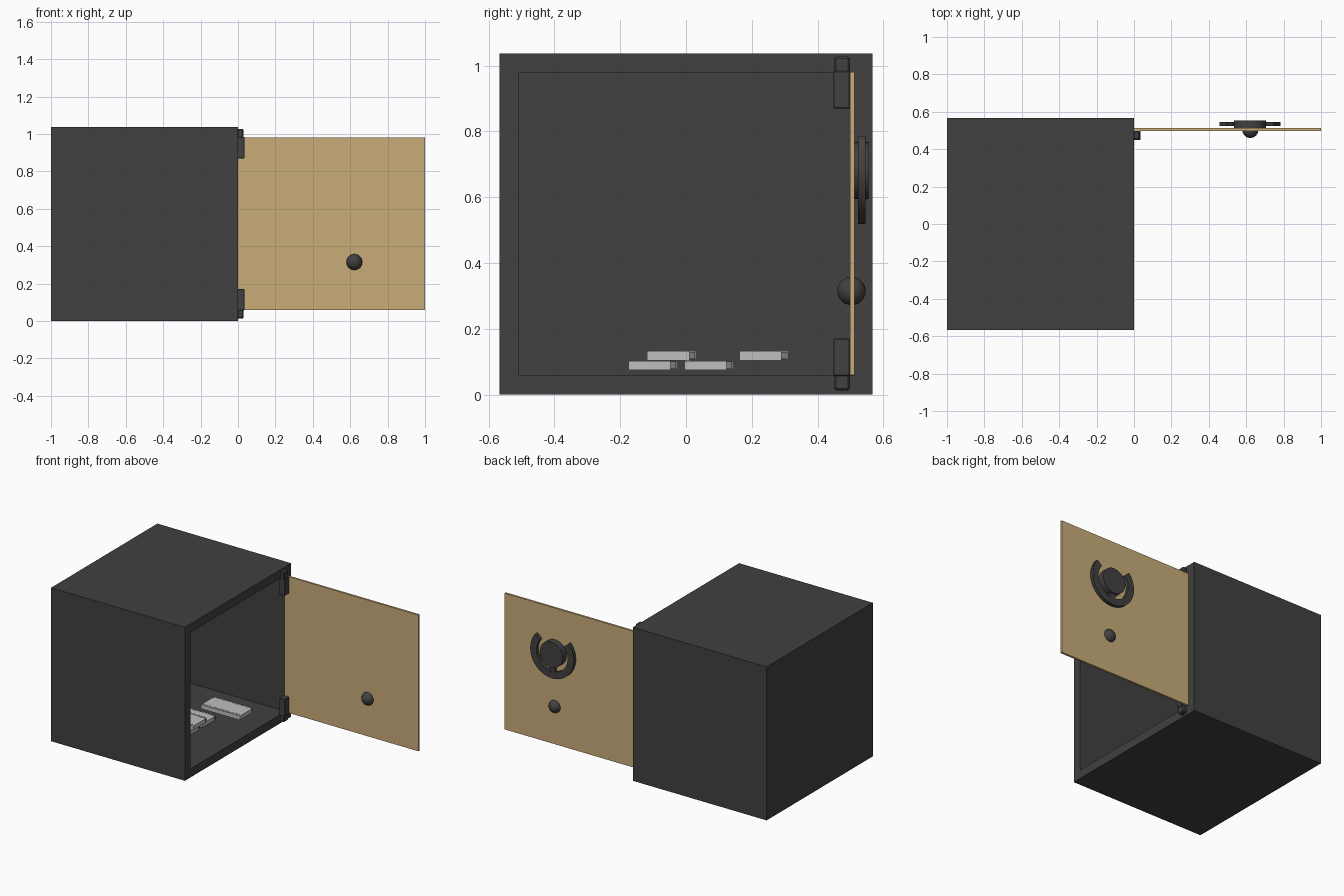
import bpy, bmesh, math
from mathutils import Matrix, Vector

if "Cube" in bpy.data.objects:
    bpy.data.objects.remove(bpy.data.objects["Cube"])


def material(name, rgb):
    m = bpy.data.materials.new(name)
    m.diffuse_color = (*rgb, 1)
    m.use_nodes = True
    m.node_tree.nodes["Principled BSDF"].inputs["Base Color"].default_value = m.diffuse_color
    return m


DARK = material("dark grey steel", (0.052, 0.052, 0.052))
TAN = material("tan door", (0.58, 0.41, 0.19))
LIGHT = material("light grey", (0.52, 0.52, 0.52))
MID = material("mid grey", (0.2, 0.2, 0.2))


def finish(name, bm, *mats, smooth=False):
    bmesh.ops.recalc_face_normals(bm, faces=bm.faces[:])
    me = bpy.data.meshes.new(name)
    bm.to_mesh(me)
    bm.free()
    for m in mats:
        me.materials.append(m)
    ob = bpy.data.objects.new(name, me)
    bpy.context.collection.objects.link(ob)
    if smooth:
        bpy.ops.object.select_all(action='DESELECT')
        ob.select_set(True)
        bpy.context.view_layer.objects.active = ob
        bpy.ops.object.shade_smooth_by_angle(angle=math.radians(35))
    return ob


def add_box(bm, lo, hi, mat=0):
    lo, hi = Vector(lo), Vector(hi)
    M = Matrix.Translation((lo + hi) / 2) @ Matrix.Diagonal((*(hi - lo), 1))
    verts = bmesh.ops.create_cube(bm, size=1, matrix=M)["verts"]
    for f in {f for v in verts for f in v.link_faces}:
        f.material_index = mat


def box(name, lo, hi, mat, bevel=0):
    bm = bmesh.new()
    add_box(bm, lo, hi)
    if bevel:
        bmesh.ops.bevel(bm, geom=bm.edges[:], offset=bevel, segments=1, affect='EDGES')
    return finish(name, bm, mat)


# Safe body: box with the +x side inset and pushed inward
bm = bmesh.new()
add_box(bm, (-1, -0.567, 0), (0, 0.567, 1.037))
side = max(bm.faces, key=lambda f: f.calc_center_median().x)
bmesh.ops.inset_region(bm, faces=[side], thickness=0.058, use_even_offset=True)
cavity = bmesh.ops.extrude_discrete_faces(bm, faces=[side])["faces"][0]
bmesh.ops.translate(bm, verts=cavity.verts[:], vec=(-0.942, 0, 0))
finish("safe_body", bm, DARK)

# Door, standing open
box("door", (0, 0.498, 0.06), (1, 0.512, 0.98), TAN)

# Hinges, mirrored about mid height
for label, s in (("upper", 1), ("lower", -1)):
    def zr(a, b):
        return sorted((0.52 + s * a, 0.52 + s * b))
    z0, z1 = zr(0.35, 0.463)
    box(label + "_hinge_block", (-0.004, 0.448, z0), (0.035, 0.498, z1), DARK, 0.002)
    z0, z1 = zr(0.455, 0.507)
    box(label + "_hinge_pin", (-0.004, 0.45, z0), (0.03, 0.498, z1), DARK, 0.006)

# Round knob passing through the door
bm = bmesh.new()
bmesh.ops.create_uvsphere(bm, u_segments=32, v_segments=16, radius=0.043,
                          matrix=Matrix.Translation((0.622, 0.503, 0.315)))
finish("knob", bm, DARK, smooth=True)

# Dial disc on the outside of the door
CX, CZ = 0.62, 0.681
bm = bmesh.new()
bmesh.ops.create_cone(bm, cap_ends=True, segments=40, radius1=0.086, radius2=0.086, depth=0.045,
                      matrix=Matrix.Translation((CX, 0.5315, CZ)) @ Matrix.Rotation(math.pi / 2, 4, 'X'))
finish("dial", bm, DARK, smooth=True)

# Open ring handle around the dial, with one spoke below
bm = bmesh.new()
prev = first = None
N = 40
for i in range(N + 1):
    a = math.radians(-220 + 260 * i / N)
    sect = [bm.verts.new((CX + r * math.cos(a), y, CZ + r * math.sin(a)))
            for r, y in ((0.117, 0.523), (0.163, 0.523), (0.163, 0.545), (0.117, 0.545))]
    if prev:
        for k in range(4):
            j = (k + 1) % 4
            bm.faces.new((prev[k], prev[j], sect[j], sect[k]))
    else:
        first = sect
    prev = sect
bm.faces.new(first)
bm.faces.new(prev)
finish("ring_handle", bm, DARK, smooth=True)
box("ring_spoke", (CX - 0.02, 0.525, CZ - 0.13), (CX + 0.02, 0.543, CZ - 0.07), DARK)


# Small ribbed slabs inside the safe
def slab(name, x0, y0, z0):
    bm = bmesh.new()
    L, W, H = 0.29, 0.128, 0.028
    add_box(bm, (x0, y0, z0), (x0 + L, y0 + W, z0 + H))
    add_box(bm, (x0 + 0.006, y0 + W, z0 + 0.004), (x0 + L - 0.006, y0 + W + 0.017, z0 + H - 0.002), 1)
    n = 14
    for i in range(n):
        x = x0 + 0.008 + i * (L - 0.016) / n
        add_box(bm, (x, y0 + W, z0 + 0.002), (x + 0.01, y0 + W + 0.02, z0 + H))
        add_box(bm, (x, y0 + 0.003, z0 + H), (x + 0.01, y0 + 0.02, z0 + H + 0.002))
    finish(name, bm, LIGHT, MID)


for i, (x, y, z) in enumerate([(-0.55, -0.175, 0.074), (-0.55, -0.005, 0.074),
                               (-0.54, -0.118, 0.104), (-0.39, 0.163, 0.104)]):
    slab("slab_%d" % (i + 1), x, y, z)
